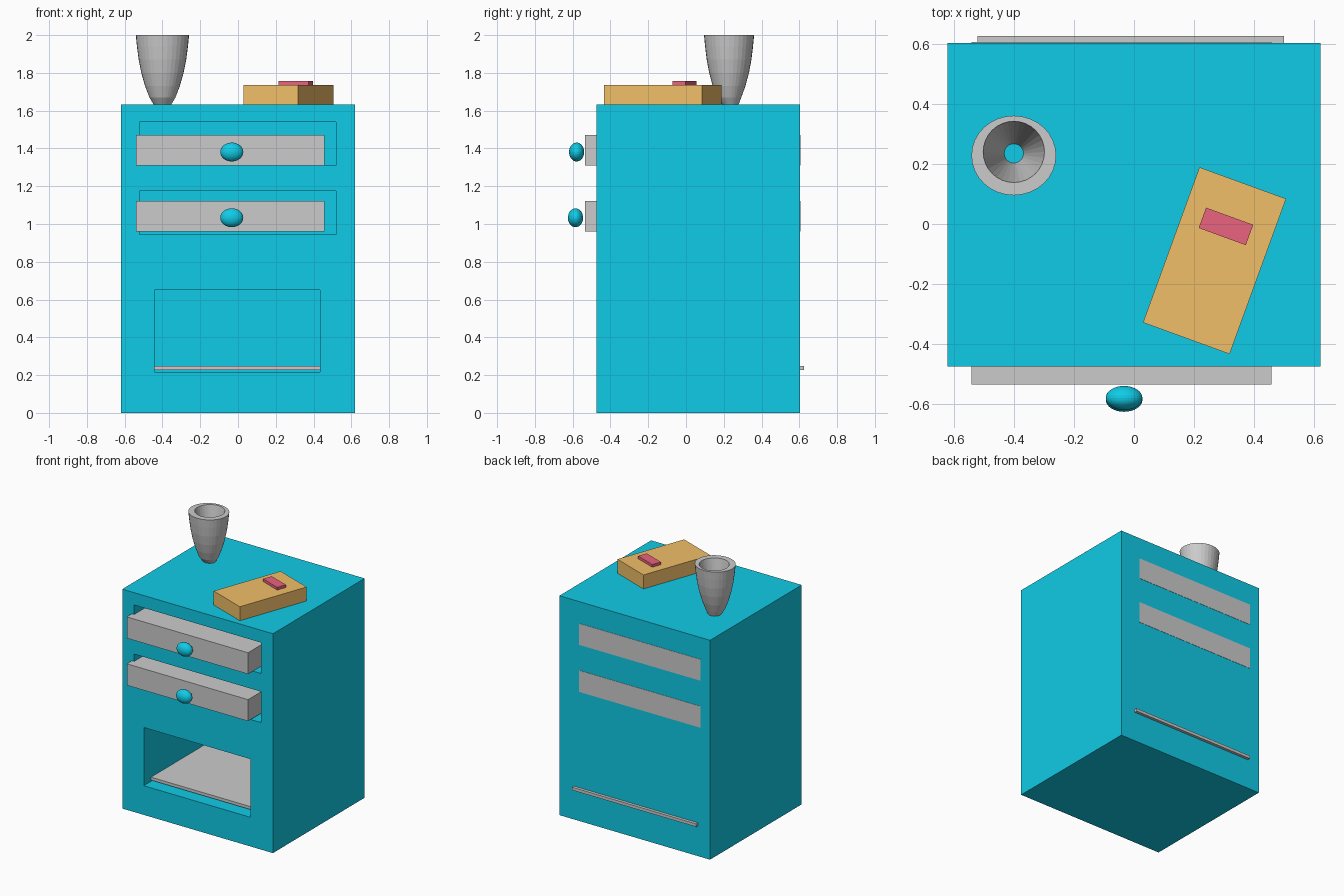
import bpy, bmesh, math
from mathutils import Matrix

if "Cube" in bpy.data.objects:
    bpy.data.objects.remove(bpy.data.objects["Cube"])


def material(name, rgb):
    m = bpy.data.materials.new(name)
    m.diffuse_color = (*rgb, 1)
    m.use_nodes = True
    m.node_tree.nodes["Principled BSDF"].inputs["Base Color"].default_value = m.diffuse_color
    return m


TEAL = material("teal", (0.005, 0.6, 0.8))
TAN = material("tan", (0.88, 0.52, 0.14))
ROSE = material("rose", (0.82, 0.125, 0.21))


def finish(name, bm, mat=None):
    me = bpy.data.meshes.new(name)
    bm.to_mesh(me)
    bm.free()
    ob = bpy.data.objects.new(name, me)
    bpy.context.collection.objects.link(ob)
    if mat:
        me.materials.append(mat)
    return ob


def box(name, x, y, z, mat=None):
    """Box from (min, max) ranges, with its origin at the centre."""
    bm = bmesh.new()
    size = [r[1] - r[0] for r in (x, y, z)]
    bmesh.ops.create_cube(bm, size=1, matrix=Matrix.Diagonal((*size, 1)))
    ob = finish(name, bm, mat)
    ob.location = [(r[0] + r[1]) / 2 for r in (x, y, z)]
    return ob


# cabinet body with three front openings
cabinet = box("cabinet", (-0.62, 0.62), (-0.475, 0.603), (0, 1.632), TEAL)
openings = [((-0.522, 0.52), (1.31, 1.54)),
            ((-0.522, 0.52), (0.945, 1.175)),
            ((-0.443, 0.434), (0.217, 0.65))]
for x, z in openings:
    cutter = box("opening_cutter", x, (-0.6, 0.56), z, TEAL)
    cutter.hide_render = True
    bpy.context.view_layer.update()
    mod = cabinet.modifiers.new("opening", 'BOOLEAN')
    mod.operation, mod.solver, mod.object = 'DIFFERENCE', 'EXACT', cutter
    bpy.context.view_layer.objects.active = cabinet
    bpy.ops.object.modifier_apply(modifier=mod.name)
    bpy.data.objects.remove(cutter)

# drawers with oval knobs
for label, z0, z1, knob_y, knob_z in (("upper", 1.311, 1.47, -0.579, 1.381),
                                      ("lower", 0.961, 1.121, -0.585, 1.033)):
    box(label + "_drawer", (-0.541, 0.457), (-0.535, 0.605), (z0, z1))
    bm = bmesh.new()
    bmesh.ops.create_uvsphere(bm, u_segments=32, v_segments=16, radius=1)
    bmesh.ops.transform(bm, verts=bm.verts, matrix=Matrix.Diagonal((0.061, 0.04, 0.05, 1))
                        @ Matrix.Rotation(math.pi / 2, 4, 'X'))
    knob = finish(label + "_knob", bm, TEAL)
    knob.location = (-0.033, knob_y, knob_z)

# shelf board, poking out slightly at the back
box("shelf", (-0.521, 0.5), (-0.39, 0.625), (0.226, 0.248))

# book-like box and its label, turned together
for name, cx, cy, w, d, z, mat in (
        ("top_box", 0.268, -0.122, 0.307, 0.55, (1.632, 1.736), TAN),
        ("box_label", 0.306, -0.008, 0.167, 0.072, (1.73, 1.756), ROSE)):
    ob = box(name, (cx - w / 2, cx + w / 2), (cy - d / 2, cy + d / 2), z, mat)
    ob.rotation_euler.z = math.radians(-20)

# vase: outer bowl (slightly oval), flat rim, tapered bore open at the base
outer = [(0.046, 1.632), (0.069, 1.67), (0.092, 1.73), (0.112, 1.80),
         (0.126, 1.87), (0.135, 1.94), (0.141, 2.0)]
inner = [(0.102, 2.0), (0.032, 1.632)]
rings = [(r, z, 0.94, 0.228) for r, z in outer] + [(r, z, 1, 0.24) for r, z in inner]
N = 32
bm = bmesh.new()
loops = []
for r, z, squash, cy in rings:
    if z < 1.64:
        cy = 0.235
    loops.append([bm.verts.new((-0.4 + r * math.cos(2 * math.pi * i / N),
                                cy + squash * r * math.sin(2 * math.pi * i / N), z))
                  for i in range(N)])
for k in range(len(loops)):
    a, b = loops[k], loops[(k + 1) % len(loops)]
    for i in range(N):
        j = (i + 1) % N
        bm.faces.new((a[i], a[j], b[j], b[i]))
bmesh.ops.recalc_face_normals(bm, faces=bm.faces)
finish("vase", bm)
